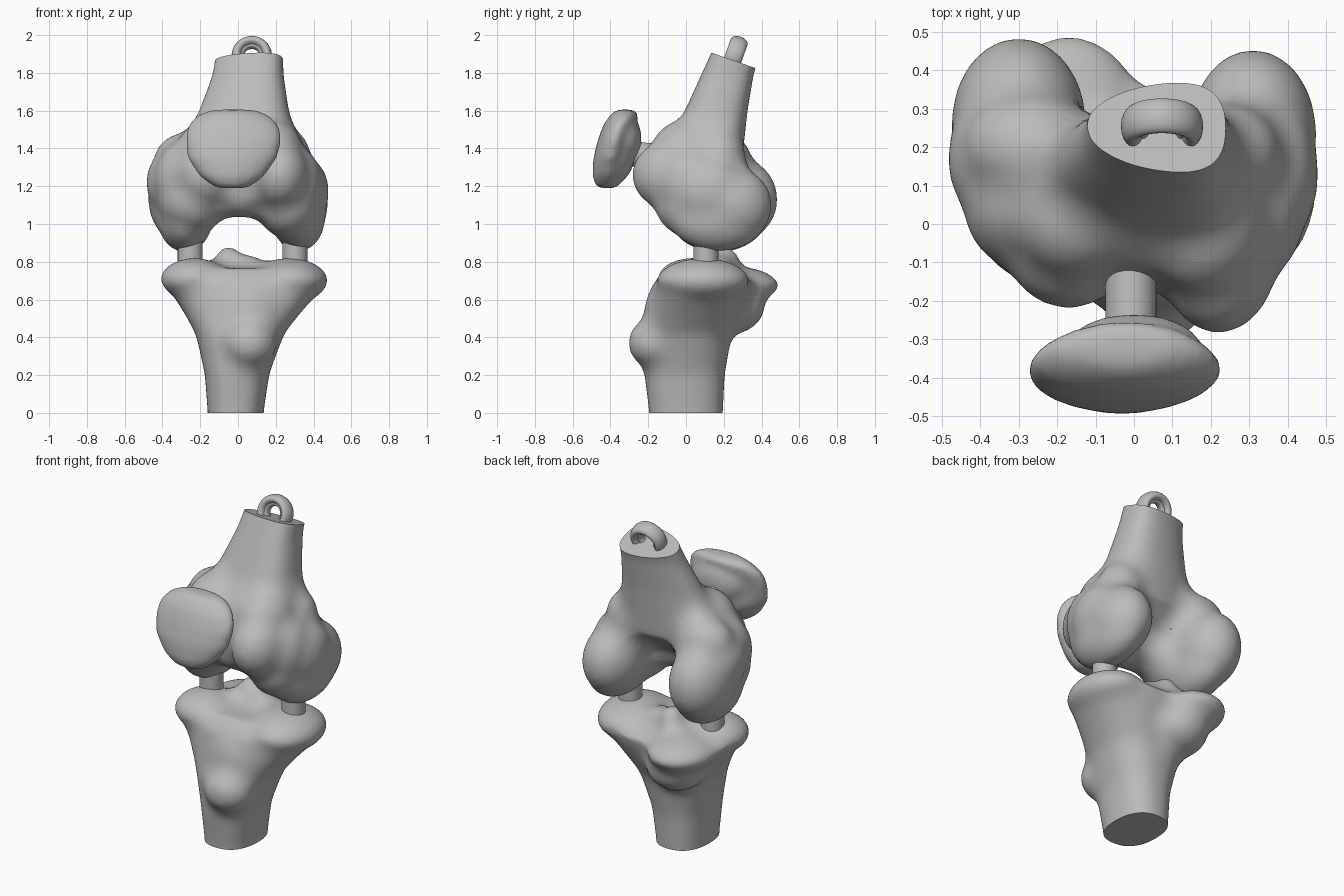
import bpy, bmesh, math
from mathutils import Vector, Matrix

cube = bpy.data.objects.get("Cube")
if cube:
    bpy.data.objects.remove(cube, do_unlink=True)

grey = bpy.data.materials.new("bone_grey")
grey.use_nodes = True
grey.diffuse_color = (0.5, 0.5, 0.5, 1)
grey.node_tree.nodes["Principled BSDF"].inputs["Base Color"].default_value = (0.5, 0.5, 0.5, 1)


def finish(ob, name, angle=40):
    ob.name = name
    ob.data.materials.clear()
    ob.data.materials.append(grey)
    bpy.ops.object.select_all(action='DESELECT')
    ob.select_set(True)
    bpy.context.view_layer.objects.active = ob
    bpy.ops.object.shade_smooth_by_angle(angle=math.radians(angle))


def loft(bm, sections, grow, power, egg, n=40):
    """Stack of superellipse rings, each given as z, x range, y range.
    egg makes the +x side deeper than the -x side."""
    rings = []
    for k, (z, x0, x1, y0, y1) in enumerate(sections):
        z += grow * ((k == len(sections) - 1) - (k == 0))
        ring = []
        for i in range(n):
            a = math.tau * i / n
            c, s = math.cos(a), math.sin(a)
            u = math.copysign(abs(c) ** (2 / power), c)
            v = math.copysign(abs(s) ** (2 / power), s) * (1 + egg * u)
            ring.append(bm.verts.new(((x0 + x1) / 2 + ((x1 - x0) / 2 + grow) * u,
                                      (y0 + y1) / 2 + ((y1 - y0) / 2 + grow) * v, z)))
        rings.append(ring)
    for a, b in zip(rings, rings[1:]):
        for i in range(n):
            j = (i + 1) % n
            bm.faces.new((a[i], a[j], b[j], b[i]))
    bm.faces.new(rings[0])
    bm.faces.new(rings[-1])


def bone(name, sections, blobs, cut=None, power=2.3, egg=0, steps=24, fillet=0.06):
    """Fuse swollen parts, soften, shrink back to fillet the creases, saw off an end."""
    bm = bmesh.new()
    loft(bm, sections, fillet, power, egg)
    for centre, radii in blobs:
        size = Matrix.Diagonal([r + fillet for r in radii]).to_4x4()
        bmesh.ops.create_icosphere(bm, subdivisions=4, radius=1,
                                   matrix=Matrix.Translation(centre) @ size)
    bmesh.ops.recalc_face_normals(bm, faces=bm.faces)
    mesh = bpy.data.meshes.new(name)
    bm.to_mesh(mesh)
    bm.free()
    ob = bpy.data.objects.new(name, mesh)
    bpy.context.collection.objects.link(ob)
    remesh = ob.modifiers.new("fuse", 'REMESH')
    remesh.mode = 'VOXEL'
    remesh.voxel_size = 0.016
    smooth = ob.modifiers.new("soften", 'SMOOTH')
    smooth.factor = 0.5
    smooth.iterations = steps
    shrink = ob.modifiers.new("shrink", 'DISPLACE')
    shrink.mid_level = 0
    shrink.strength = 0.006 - fillet
    relax = ob.modifiers.new("relax", 'SMOOTH')
    relax.factor = 0.5
    relax.iterations = 10
    graph = bpy.context.evaluated_depsgraph_get()
    fused = bpy.data.meshes.new_from_object(ob.evaluated_get(graph))
    ob.modifiers.clear()
    ob.data = fused
    if cut:
        bm = bmesh.new()
        bm.from_mesh(fused)
        res = bmesh.ops.bisect_plane(bm, geom=bm.verts[:] + bm.edges[:] + bm.faces[:],
                                     plane_co=cut[0], plane_no=cut[1], clear_outer=True)
        rim = [e for e in res["geom_cut"] if isinstance(e, bmesh.types.BMEdge)]
        bmesh.ops.edgeloop_fill(bm, edges=rim)
        bmesh.ops.recalc_face_normals(bm, faces=bm.faces)
        bm.to_mesh(fused)
        bm.free()
    finish(ob, name, 55)


def peg(name, start, end, radius=0.066):
    a, b = Vector(start), Vector(end)
    bpy.ops.mesh.primitive_cylinder_add(
        vertices=48, radius=radius, depth=(b - a).length, location=(a + b) / 2,
        rotation=(b - a).to_track_quat('Z', 'Y').to_euler())
    finish(bpy.context.object, name)


# Upper bone: tapering shaft, two rounded condyles, filled flanks, notch roof
shaft_dir = Vector((0, 0.33, 0.94)).normalized()
bone("upper_bone", [
    (2.1, -.09, .235, .2, .45), (1.8, -.13, .235, .09, .35),
    (1.6, -.205, .265, 0, .315), (1.48, -.29, .31, -.1, .3),
    (1.3, -.38, .37, -.16, .28), (1.18, -.34, .36, -.15, .17),
    (1.1, -.26, .3, -.06, .1)],
    [((-.27, .2, 1.33), (.17, .14, .15)),
     ((-.30, .265, 1.13), (.17, .215, .22)),
     ((-.28, .17, 1.03), (.14, .25, .175)),
     ((-.24, .05, 1.13), (.18, .2, .18)),
     ((-.17, -.03, 1.26), (.17, .185, .18)),
     ((-.15, .03, 1.38), (.17, .17, .17)),
     ((-.30, .06, 1.23), (.14, .17, .2)),
     ((-.37, .17, 1.22), (.11, .16, .16)),
     ((.24, .18, 1.35), (.14, .13, .16)),
     ((.31, .24, 1.10), (.16, .21, .2)),
     ((.32, .17, 1.03), (.135, .25, .17)),
     ((.26, .04, 1.11), (.16, .2, .18)),
     ((.22, -.08, 1.26), (.15, .2, .18)),
     ((.18, .01, 1.38), (.16, .19, .17)),
     ((.30, .03, 1.21), (.14, .18, .2)),
     ((.39, .13, 1.17), (.085, .17, .16)),
     ((.02, -.01, 1.17), (.2, .14, .13))],
    cut=(Vector((0, .24, 1.87)), shaft_dir), egg=.2)

# Lower bone: flared plateau, front ridge and bump, central spine
bone("lower_bone", [
    (-.2, -.15, .12, -.18, .18), (0, -.155, .13, -.19, .19),
    (.2, -.17, .16, -.215, .2), (.4, -.215, .235, -.22, .235),
    (.5, -.27, .315, -.2, .28), (.62, -.345, .42, -.18, .33),
    (.7, -.385, .455, -.165, .35), (.75, -.36, .42, -.13, .31),
    (.76, -.26, .31, -.07, .2)],
    [((.05, -.09, .52), (.2, .125, .2)),
     ((.06, -.165, .37), (.14, .135, .13)),
     ((-.17, .26, .675), (.19, .225, .095)),
     ((-.11, .23, .56), (.17, .18, .14)),
     ((.27, .09, .70), (.2, .24, .115)),
     ((-.23, .03, .71), (.175, .175, .105)),
     ((-.05, .2, .79), (.07, .08, .085)),
     ((.06, .16, .76), (.07, .09, .07))],
    cut=(Vector((0, 0, 0)), Vector((0, 0, -1))), fillet=.05)

# Kneecap: broad front shell with a hump behind
bone("kneecap", [
    (1.195, -.11, .05, -.465, -.37), (1.25, -.2, .135, -.49, -.335),
    (1.35, -.265, .205, -.485, -.315), (1.45, -.275, .23, -.46, -.3),
    (1.53, -.26, .21, -.43, -.275), (1.58, -.21, .16, -.395, -.255),
    (1.6, -.13, .08, -.36, -.28)],
    [((0, -.32, 1.45), (.17, .08, .13)),
     ((-.02, -.36, 1.36), (.18, .08, .13))], power=2, steps=10, fillet=.01)

# Connecting pegs
peg("right_joint_peg", (-.253, .105, .7), (-.253, .105, .98))
peg("left_joint_peg", (.302, .105, .7), (.302, .105, .98))
peg("kneecap_peg", (-.008, -.36, 1.38), (-.008, -.08, 1.35))

# Hanging loop: a wide outer ring and a thin inner ring
for name, major, minor, width in (("outer_loop", .08, .027, 1.75),
                                  ("inner_loop", .054, .013, 2)):
    bpy.ops.mesh.primitive_torus_add(
        major_radius=major, minor_radius=minor, major_segments=48, minor_segments=20,
        location=(.073, .255, 1.89), rotation=(math.radians(70.5), 0, 0))
    bpy.context.object.scale.z = width
    finish(bpy.context.object, name, 60)
